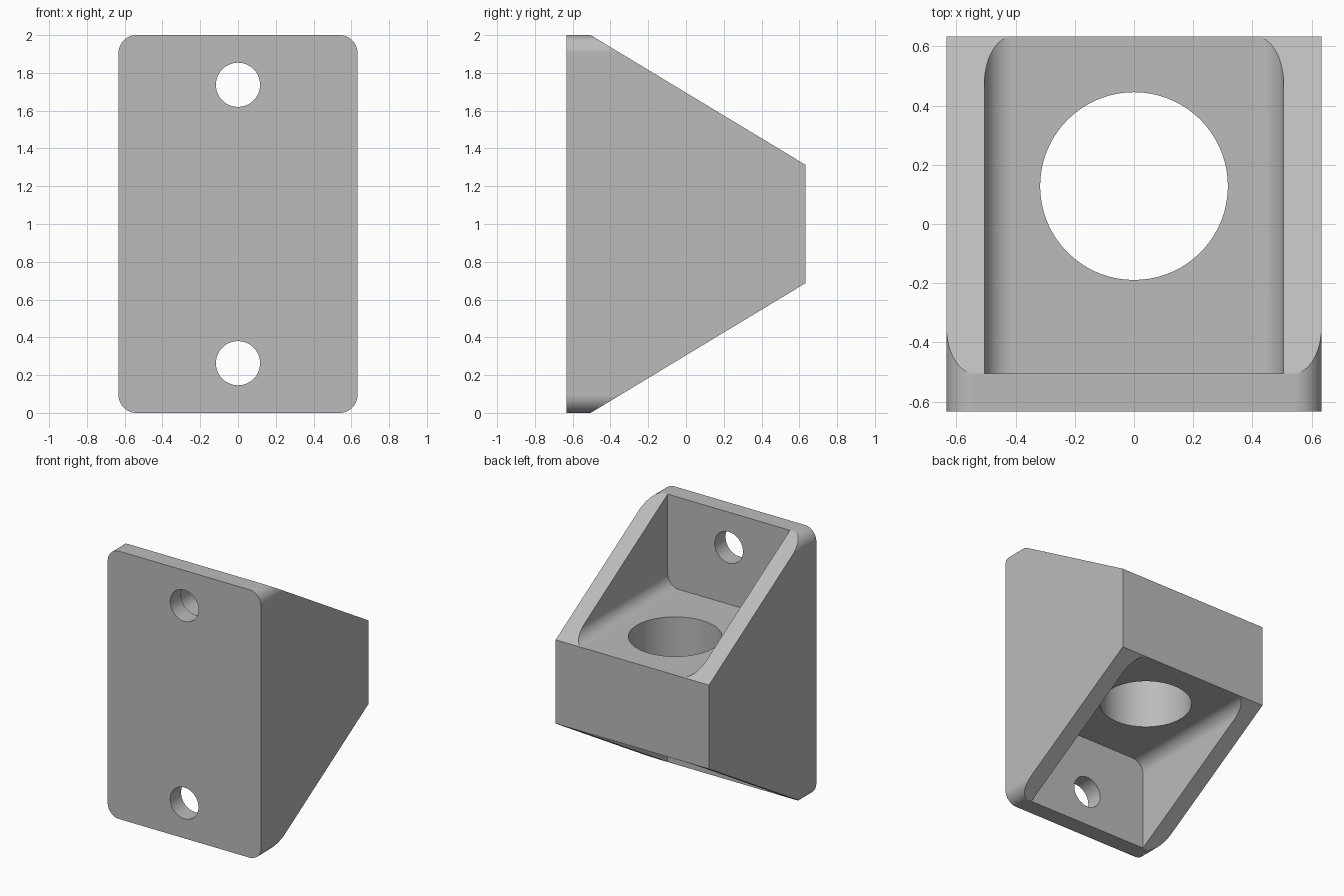
import bpy, bmesh, math
from mathutils import Vector

if "Cube" in bpy.data.objects:
    bpy.data.objects.remove(bpy.data.objects["Cube"])

W, T = 0.633, 0.505         # outer half width, inner half width
LOW, HIGH = 0.687, 1.313    # underside and top of the shelf
R = 0.095                   # corner radius

grey = bpy.data.materials.new("light_grey")
grey.diffuse_color = (0.5, 0.5, 0.5, 1)
grey.use_nodes = True
grey.node_tree.nodes["Principled BSDF"].inputs["Base Color"].default_value = grey.diffuse_color


def prism(name, points, direction, helper=True):
    """Extrude a closed outline of 3D points along a direction."""
    bm = bmesh.new()
    face = bm.faces.new([bm.verts.new(p) for p in points])
    ext = bmesh.ops.extrude_face_region(bm, geom=[face])["geom"]
    bmesh.ops.translate(bm, vec=Vector(direction),
                        verts=[v for v in ext if isinstance(v, bmesh.types.BMVert)])
    bmesh.ops.recalc_face_normals(bm, faces=bm.faces[:])
    mesh = bpy.data.meshes.new(name)
    bm.to_mesh(mesh)
    bm.free()
    mesh.materials.append(grey)
    obj = bpy.data.objects.new(name, mesh)
    bpy.context.collection.objects.link(obj)
    obj.hide_render = helper
    return obj


def arc(cx, cz, r, start, sweep, n):
    return [(cx + r * math.cos(math.radians(start + sweep * i / n)),
             cz + r * math.sin(math.radians(start + sweep * i / n))) for i in range(n + 1)]


def boolean(target, tool, operation="DIFFERENCE"):
    mod = target.modifiers.new(tool.name, "BOOLEAN")
    mod.operation, mod.solver, mod.object = operation, "EXACT", tool


# Body: rounded rectangle extruded front to back
outline = []
for cx, cz, start in ((W - R, 2 - R, 0), (R - W, 2 - R, 90), (R - W, R, 180), (W - R, R, 270)):
    outline += arc(cx, cz, R, start, 90, 12)
body = prism("bracket", [(x, -W, z) for x, z in outline], (0, 2 * W, 0), False)

# Sloped side silhouette: the rear tapers above and below
slope = (2 - HIGH) / (W + T)
y2, z2 = W + 0.0, HIGH
side = [(-W - 0.1, -0.1), (-T, -0.1), (-T, 0), (y2, 2 - z2), (y2, z2), (-T, 2), (-T, 2.1), (-W - 0.1, 2.1)]
boolean(body, prism("side_taper", [(-1, y, z) for y, z in side], (2, 0, 0)), "INTERSECT")

# Pockets above and below the shelf, with filleted shelf edges
pocket = arc(R - T, HIGH + R, R, 180, 90, 12) + arc(T - R, HIGH + R, R, 270, 90, 12) + [(T, 2.3), (-T, 2.3)]
for name, sign in (("upper_pocket", 1), ("lower_pocket", -1)):
    pts = [(x, -T, 1 + sign * (z - 1)) for x, z in pocket]
    boolean(body, prism(name, pts, (0, 1.5, 0)))

# Large shelf hole and the two mounting holes
ring = arc(0, 0.128, 0.317, 0, 360, 72)[:-1]
boolean(body, prism("shelf_hole", [(x, y, 0.5) for x, y in ring], (0, 0, 1)))
for name, z in (("upper_screw_hole", 1.737), ("lower_screw_hole", 0.263)):
    ring = arc(0, z, 0.117, 0, 360, 48)[:-1]
    boolean(body, prism(name, [(x, -0.8, zz) for x, zz in ring], (0, 0.5, 0)))

# Apply the cuts and remove the helpers
dg = bpy.context.evaluated_depsgraph_get()
final = bpy.data.meshes.new_from_object(body.evaluated_get(dg))
body.modifiers.clear()
body.data = final
for obj in list(bpy.data.objects):
    if obj is not body and obj.name != body.name:
        bpy.data.objects.remove(obj)

# Smooth fillets and holes, flat faces kept flat
bpy.context.view_layer.objects.active = body
body.select_set(True)
bpy.ops.object.shade_smooth_by_angle(angle=math.radians(25))
weighted = body.modifiers.new("flat_faces", "WEIGHTED_NORMAL")
weighted.keep_sharp = True
